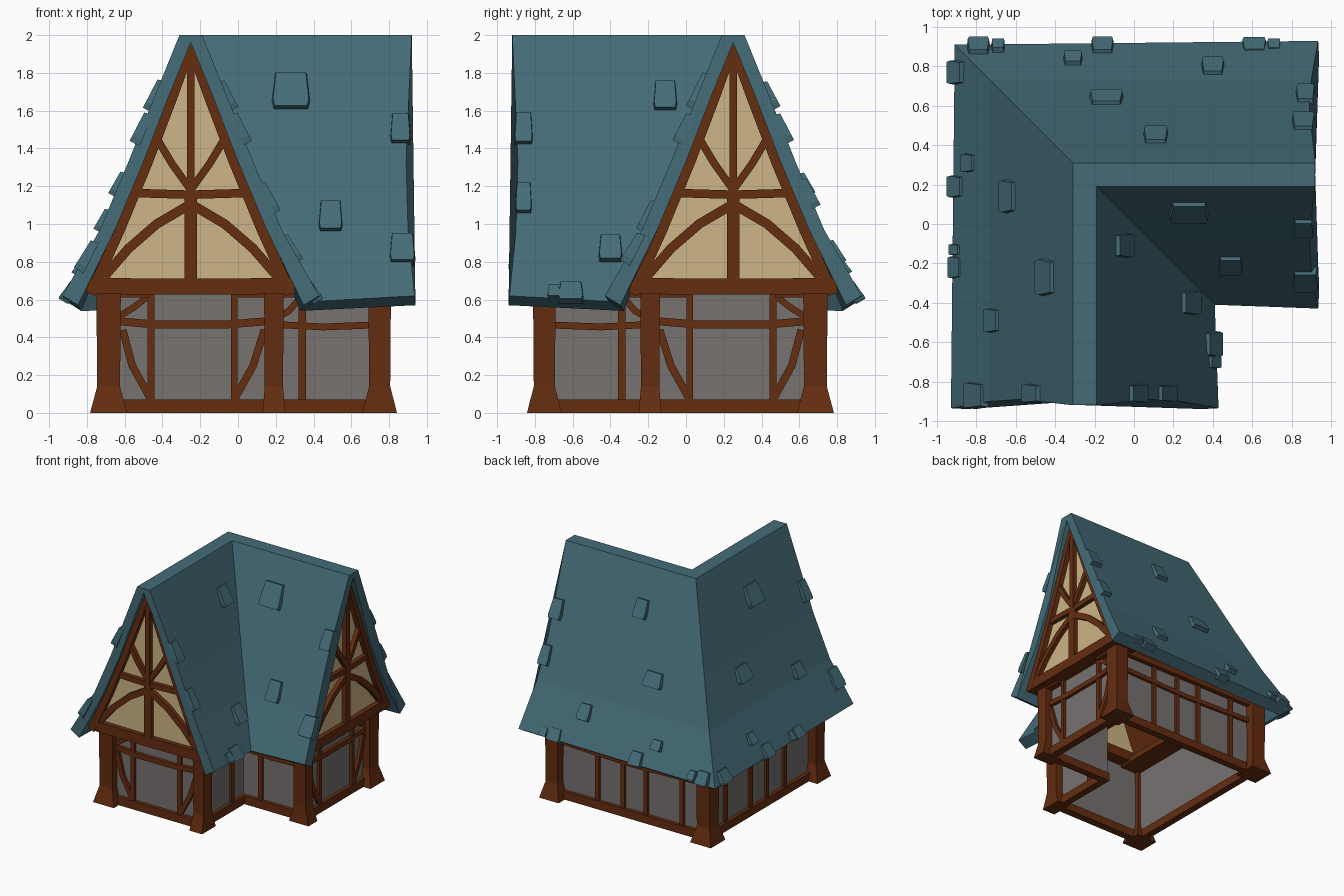
import bpy, bmesh, math
from mathutils import Vector

if "Cube" in bpy.data.objects:
    bpy.data.objects.remove(bpy.data.objects["Cube"])


def material(name, rgb):
    m = bpy.data.materials.new(name)
    m.diffuse_color = (*rgb, 1)
    m.use_nodes = True
    m.node_tree.nodes["Principled BSDF"].inputs["Base Color"].default_value = m.diffuse_color
    return m


TEAL = material("teal_roof", (0.058, 0.148, 0.185))
WOOD = material("brown_timber", (0.128, 0.026, 0.005))
TAN = material("tan_plaster", (0.61, 0.46, 0.24))
GREY = material("grey_wall", (0.185, 0.168, 0.163))


def build(name, verts, faces, mat, mirror=True):
    """Mesh object; mirrored across the diagonal so both wings match."""
    bm = bmesh.new()
    for flip in ((False, True) if mirror else (False,)):
        vs = [bm.verts.new((-y, -x, z) if flip else (x, y, z)) for x, y, z in verts]
        for f in faces:
            bm.faces.new([vs[i] for i in f])
    bmesh.ops.recalc_face_normals(bm, faces=bm.faces)
    me = bpy.data.meshes.new(name)
    bm.to_mesh(me)
    bm.free()
    me.materials.append(mat)
    ob = bpy.data.objects.new(name, me)
    bpy.context.collection.objects.link(ob)
    return ob


def loft(name, rings, mat, mirror=True):
    """Join closed rings of equal size into a capped solid."""
    n, k = len(rings[0]), len(rings)
    faces = [(a * n + i, a * n + (i + 1) % n, (a + 1) * n + (i + 1) % n, (a + 1) * n + i)
             for a in range(k - 1) for i in range(n)]
    faces += [tuple(range(n)), tuple(range((k - 1) * n, k * n))]
    return build(name, [p for r in rings for p in r], faces, mat, mirror)


def box(name, x0, x1, y0, y1, z0, z1, mat):
    return loft(name, [[(x0, y0, z), (x1, y0, z), (x1, y1, z), (x0, y1, z)]
                       for z in (z0, z1)], mat)


def strip(name, pts, w, y0, y1, mat=WOOD):
    """Timber following a path of (x, z) points, between depths y0 and y1."""
    P = [Vector(p) for p in pts]
    rings = []
    for i, p in enumerate(P):
        t = (P[min(i + 1, len(P) - 1)] - P[max(i - 1, 0)]).normalized()
        n = Vector((-t.y, t.x)) * w / 2
        a, b = p + n, p - n
        rings.append([(a.x, y0, a.y), (b.x, y0, b.y), (b.x, y1, b.y), (a.x, y1, a.y)])
    return loft(name, rings, mat)


# Roof: half profile as (distance from ridge, height), swept round the L
OUT = [(0.06, 2.0), (0.19, 1.68), (0.33, 1.33), (0.48, 0.97), (0.66, 0.61)]
INN = [(0.115, 1.68), (0.25, 1.33), (0.40, 0.97), (0.58, 0.56)]
APEX = (0, 1.96)
EDGE = [(0.5, 0.945), (0.61, 0.935), (0.97, 0.90), (1.33, 0.89), (1.68, 0.905), (2.0, 0.92)]


def lerp(table, x):
    for (a, b), (c, d) in zip(table, table[1:]):
        if x <= c:
            return b + (d - b) * max(0, (x - a) / (c - a))
    return table[-1][1]


def sweep(name, prof, mat, inset=0.0):
    ends = [[], [], []]
    for d, z in prof:
        f = min(1, max(0, (1 - z) / 0.4))
        e = lerp(EDGE, z) - inset
        de = d * (1 + 0.03 * f)
        ends[0].append((-0.25 + de, -e, z + 0.01 * f))
        ends[1].append((-0.25 + d, 0.25 - d, z - 0.02 * f))
        ends[2].append((e, 0.25 - de, z + 0.01 * f))
    return loft(name, ends, mat, False)


def both(half):
    return [(-d, z) for d, z in reversed(half)]


sweep("roof", both(OUT) + [(0, 2.0)] + OUT + INN[::-1] + [APEX] + both(INN)[::-1], TEAL)
LIN = [(0.11, 1.67), (0.245, 1.32), (0.395, 0.96), (0.53, 0.66)]
LIN2 = [(d - 0.015, z) for d, z in LIN]
sweep("roof_lining", both(LIN) + [(0, 1.94)] + LIN + LIN2[::-1] + [(0, 1.91)] + both(LIN2)[::-1],
      WOOD, 0.09)

# Loose shingles: facing (left, back, inner, front), x, y, width, length
SHINGLES = {
    "L": [(-.63, .14, .18, .14), (-.44, -.27, .2, .18), (-.71, -.49, .13, .13), (-.83, .31, .1, .1),
          (-.9, .77, .13, .12), (-.9, .19, .12, .12), (-.91, -.22, .12, .1), (-.8, -.87, .14, .18),
          (-.51, -.86, .1, .18), (-.9, -.13, .06, .08)],
    "B": [(.4, .79, .12, .14), (-.31, .83, .1, .09), (-.14, .63, .18, .13), (.11, .44, .13, .16),
          (-.79, .9, .12, .12), (-.69, .9, .07, .08), (-.16, .9, .12, .12), (.61, .91, .13, .11),
          (.71, .91, .07, .08), (.87, .65, .1, .17), (.86, .51, .12, .17)],
    "I": [(-.06, -.11, .13, .17), (.28, -.4, .13, .16), (.41, -.61, .14, .12), (.41, -.7, .07, .08),
          (.01, -.86, .1, .18), (.16, -.86, .09, .18)],
    "F": [(.28, .07, .21, .21), (.49, -.2, .13, .18), (.86, -.01, .11, .17), (.87, -.28, .14, .18)],
}
DIRS = {"L": (-1, 0), "B": (0, 1), "I": (1, 0), "F": (0, -1)}
OUTLINE = [(-.42, .5), (.42, .5), (.5, -.3), (.45, -.5), (-.45, -.5), (-.5, -.3)]
for side, items in SHINGLES.items():
    out = Vector((*DIRS[side], 0))
    along = Vector((-out.y, out.x, 0))
    for x, y, w, l in items:
        d = min(0.645, abs(x + .25) if out.x else abs(y - .25))
        z = lerp(OUT, d)
        up = Vector((0, 0, 1)) * (lerp(OUT, d - .05) - lerp(OUT, d)) - out * 0.05
        up.normalize()
        nrm = (out - up * out.dot(up)).normalized()
        base = Vector((-.25 + out.x * d, y, z)) if out.x else Vector((x, .25 + out.y * d, z))
        low = [base + along * a * w + up * b * l - nrm * .025 for a, b in OUTLINE]
        top = [base + along * a * w * .9 + up * b * l * .93 + nrm * (.027 - .016 * b)
               for a, b in OUTLINE]
        loft("shingle", [low, top], TEAL, False)

# Plaster gable and its timbers (front wing; mirrored to the right wing)
C = -0.25
tri = [(C + d, z) for d, z in both(LIN) + [(0, 1.94)] + LIN]
loft("gable_panel", [[(x, y, z) for x, z in tri] for y in (-.83, -.815)], TAN)
G0, G1 = -0.865, -0.82
strip("gable_sill", [(C - .55, .672), (C, .668), (C + .55, .672)], .085, -.87, -.62)
strip("gable_rail", [(C - .33, 1.165), (C, 1.155), (C + .33, 1.165)], .045, G0, G1)
strip("gable_post_low", [(C, .7), (C, 1.15)], .065, G0 - .003, G1)
strip("gable_post_high", [(C, 1.15), (C, 1.94)], .042, G0 - .003, G1)
for s in (-1, 1):
    strip("gable_rafter", [(C + s * d, z) for d, z in
                           [(.005, 1.93), (.095, 1.68), (.228, 1.33), (.376, .97), (.53, .63)]],
          .055, G0 - .006, G1)
    strip("gable_lower_brace", [(C + s * d, z) for d, z in
                                [(.01, 1.1), (.18, 1.0), (.33, .87), (.46, .72)]], .05, G0, G1)
    strip("gable_upper_brace", [(C + s * d, z) for d, z in
                                [(.0, 1.18), (.10, 1.32), (.19, 1.47)]], .04, G0, G1)

# Grey walls, open underneath
box("end_wall", -.67, .17, -.745, -.725, .01, .66, GREY)
box("back_wall", -.67, .745, .65, .67, .01, .66, GREY)
box("inner_wall", .15, .745, -.17, -.15, .01, .66, GREY)

# Base and top beams along each wall
box("end_base_beam", -.68, .19, -.775, -.71, 0, .07, WOOD)
box("back_base_beam", -.70, .75, .64, .70, 0, .07, WOOD)
box("inner_base_beam", .14, .75, -.20, -.14, 0, .07, WOOD)
box("back_top_beam", -.71, .80, .47, .71, .61, .66, WOOD)
box("inner_top_beam", .0, .80, -.21, 0, .61, .66, WOOD)


# Corner posts with flared feet
def post(name, x, y, tx, ty, bx, by, mirror=True):
    loft(name, [[(x + i * hx, y + j * hy, z) for i, j in ((-1, -1), (1, -1), (1, 1), (-1, 1))]
                for z, hx, hy in ((0, bx, by), (.14, tx * .93, ty * .93), (.66, tx, ty))],
         WOOD, mirror)


post("outer_post", -.685, -.75, .065, .06, .098, .092)
post("inner_post", .19, -.75, .052, .06, .06, .092)
post("back_corner_post", -.685, .685, .065, .065, .098, .098, False)

# End wall framing
F0, F1 = -.77, -.735
strip("end_rail", [(-.63, .485), (-.44, .468), (-.06, .468), (.15, .485)], .042, F0 - .003, F1)
for x in (-.46, -.02):
    strip("end_stud", [(x, .06), (x, .64)], .036, F0, F1)
strip("end_brace_left", [(-.61, .44), (-.56, .25), (-.46, .07)], .04, F0, F1)
strip("end_brace_right", [(.14, .44), (.08, .25), (-.02, .07)], .04, F0, F1)
strip("end_top_brace", [(-.63, .51), (-.55, .56), (-.46, .63)], .035, F0, F1)

# Inner side wall framing
strip("inner_rail", [(.16, .47), (.45, .455), (.71, .465)], .036, -.193, -.16)
strip("inner_stud", [(.34, .06), (.34, .64)], .038, -.19, -.16)
strip("inner_brace", [(.20, .5), (.27, .54), (.34, .62)], .035, -.19, -.16)

# Back wall framing
strip("back_rail", [(-.64, .48), (.03, .46), (.7, .48)], .038, .66, .693)
for x in (-.44, -.1, .12, .36):
    strip("back_stud", [(x, .06), (x, .64)], .038, .66, .69)
